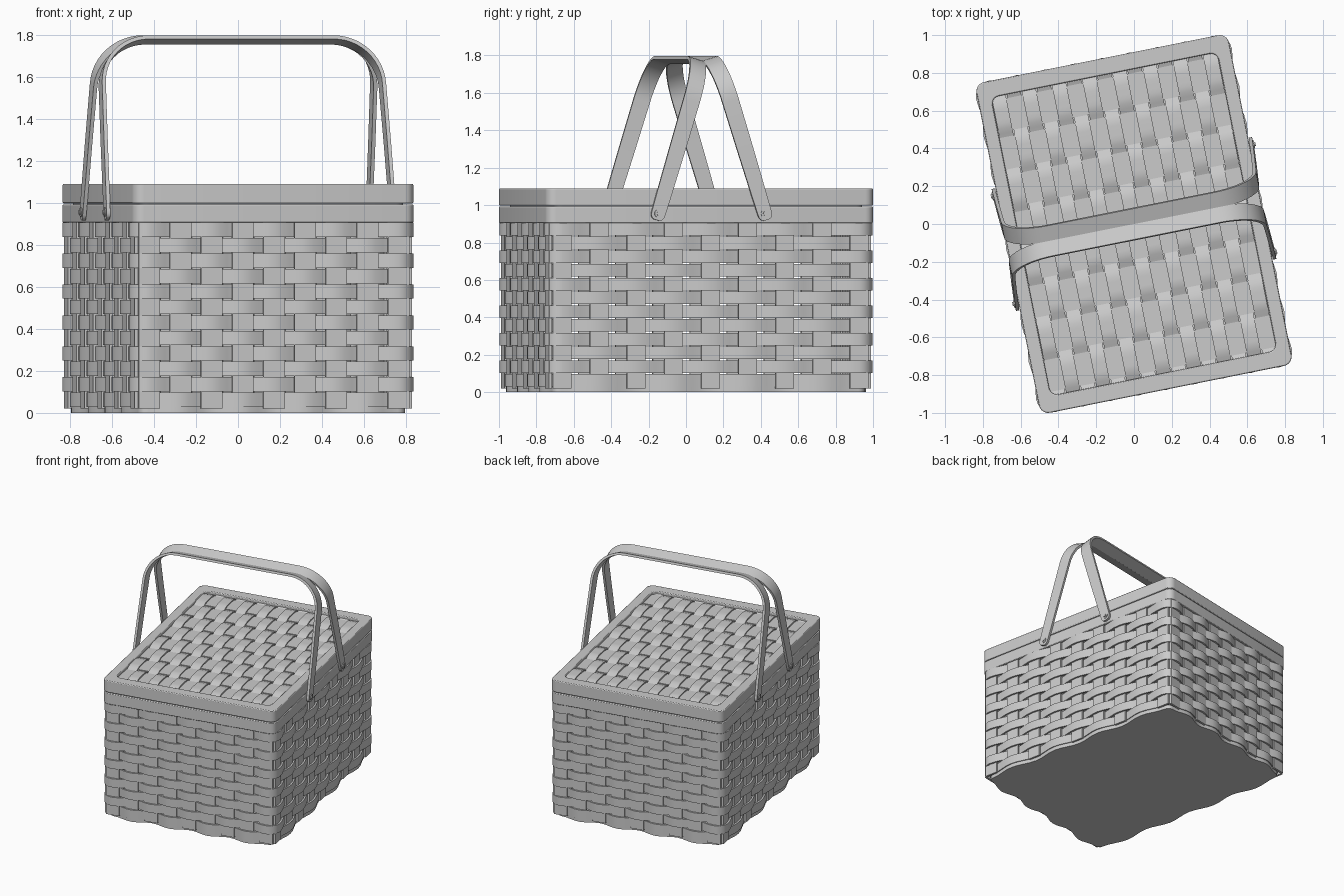
import bpy, math
from math import sin, cos, pi, radians
from mathutils import Vector

if "Cube" in bpy.data.objects:
    bpy.data.objects.remove(bpy.data.objects["Cube"])

TURN = radians(11.3)            # whole basket is turned about z
BODY = (0.665, 0.87, 0.06)      # half width, half depth, corner radius
RIM = (0.682, 0.8925, 0.05)


def make(name, verts, faces, bevel=0):
    me = bpy.data.meshes.new(name)
    me.from_pydata([tuple(v) for v in verts], [], faces)
    ob = bpy.data.objects.new(name, me)
    bpy.context.collection.objects.link(ob)
    ob.rotation_euler.z = TURN
    bpy.ops.object.select_all(action='DESELECT')
    ob.select_set(True)
    bpy.context.view_layer.objects.active = ob
    bpy.ops.object.mode_set(mode='EDIT')
    bpy.ops.mesh.select_all(action='SELECT')
    bpy.ops.mesh.normals_make_consistent(inside=False)
    bpy.ops.object.mode_set(mode='OBJECT')
    bpy.ops.object.shade_smooth_by_angle(angle=radians(35))
    if bevel:
        m = ob.modifiers.new("bevel", 'BEVEL')
        m.width, m.segments, m.limit_method = bevel, 2, 'ANGLE'
    return ob


def loft(sections, closed):
    """Join equal cross-sections into a tube; cap the ends if open."""
    n, k = len(sections), len(sections[0])
    verts = [p for s in sections for p in s]
    faces = []
    for i in range(n if closed else n - 1):
        j = (i + 1) % n
        for a in range(k):
            b = (a + 1) % k
            faces.append((i * k + a, i * k + b, j * k + b, j * k + a))
    if not closed:
        faces += [tuple(range(k)), tuple(range((n - 1) * k, n * k))]
    return verts, faces


def merge(parts):
    verts, faces = [], []
    for v, f in parts:
        o = len(verts)
        verts += v
        faces += [tuple(i + o for i in q) for q in f]
    return verts, faces


def box(x0, x1, y0, y1, z0, z1):
    return loft([[(x0, y0, z), (x1, y0, z), (x1, y1, z), (x0, y1, z)] for z in (z0, z1)], False)


def outline(a, b, r, amp=0, steps=32):
    """Rounded rectangle as (point, normal) pairs, pushed out by a cosine wave."""
    out = []
    for side in range(4):
        ang = side * pi / 2 - pi / 2
        half, dist = (a - r, b) if side % 2 == 0 else (b - r, a)
        nrm, tan = Vector((cos(ang), sin(ang))), Vector((-sin(ang), cos(ang)))
        for i in range(steps + 1):
            t = -1 + 2 * i / steps
            out.append((nrm * (dist + amp * cos(4 * pi * t)) + tan * half * t, nrm))
        centre = nrm * (dist - r) + tan * half
        for i in range(1, 5):
            d = Vector((cos(ang + i * pi / 10), sin(ang + i * pi / 10)))
            out.append((centre + d * (r + amp), d))
    return out


def band(size, z0, z1, t_out, t_in, amp=0, steps=32):
    secs = []
    for p, n in outline(*size, amp, steps):
        o, i = p + n * t_out, p - n * t_in
        secs.append([(*o, z0), (*o, z1), (*i, z1), (*i, z0)])
    return loft(secs, True)


def plate(size, z0, z1, amp=0, steps=32):
    pts = [p for p, n in outline(*size, amp, steps)]
    return loft([[(*p, z) for p in pts] for z in (z0, z1)], False)


# Base plate with the wavy outline of the lowest weaver
make("base_plate", *plate(BODY, 0, 0.03, -0.018))

# Horizontal weavers, alternating over and under
ROW = 0.0735
rows = []
for k in range(12):
    z = 0.027 + k * ROW
    rows.append(band(BODY, z + 0.002, z + ROW - 0.004, 0.007, 0.007, -0.018 if k % 2 == 0 else 0.018))
make("body_weavers", *merge(rows))

# Upright stakes, nine per side
stakes = []
a, b, r = BODY
for i in range(-4, 5):
    x, y = i / 4 * (a - r), i / 4 * (b - r)
    for s in (-1, 1):
        stakes.append(box(x - 0.052, x + 0.052, s * b - 0.008, s * b + 0.008, 0.02, 0.93))
        stakes.append(box(s * a - 0.008, s * a + 0.008, y - 0.05, y + 0.05, 0.02, 0.93))
make("body_stakes", *merge(stakes))

# Rim around the mouth, lid frame and lid backing
make("body_rim", *band(RIM, 0.905, 0.992, 0, 0.04, steps=1), bevel=0.004)
frame = []
for (p, n), (q, m) in zip(outline(*RIM, steps=1), outline(0.61, 0.805, 0.04, steps=1)):
    frame.append([(*p, 0.997), (*p, 1.09), (*q, 1.09), (*q, 0.997)])
make("lid_frame", *loft(frame, True), bevel=0.006)
make("lid_backing", *plate((0.64, 0.84, 0.04), 0.985, 1.045, steps=1))

# Lid weave: wide cross slats with narrow strips waving over and under
slats = [box(-0.62, 0.62, y - 0.085, y + 0.085, 1.06, 1.07)
         for y in [0.2 * (j - 3.5) for j in range(8)]]
make("lid_slats", *merge(slats))
strips = []
for i in range(15):
    x = (i - 7) * 0.0815
    sign = 1 if i % 2 else -1
    secs = []
    for j in range(65):
        y = -0.81 + 1.62 * j / 64
        z = 1.065 + sign * 0.015 * max(-1, min(1, 1.5 * sin(pi * y / 0.2)))
        secs.append([(x - 0.038, y, z - 0.005), (x + 0.038, y, z - 0.005),
                     (x + 0.038, y, z + 0.005), (x - 0.038, y, z + 0.005)])
    strips.append(loft(secs, False))
make("lid_strips", *merge(strips))


# Two leaning arched handles with riveted feet
def disc(x0, x1, y, z, rad, n=20):
    return loft([[(x, y + rad * cos(2 * pi * i / n), z + rad * sin(2 * pi * i / n))
                  for i in range(n)] for x in (x0, x1)], False)


FOOT_Y, FOOT_Z, HEIGHT, R = 0.29, 0.955, 0.82, 0.23
for name, s in (("back_handle", 1), ("front_handle", -1)):
    lean = math.atan2(0.25, HEIGHT)
    up = Vector((0, -s * sin(lean), cos(lean)))
    wide = Vector((0, cos(lean), s * sin(lean)))
    length = HEIGHT / cos(lean)
    foot = Vector((0, s * FOOT_Y, FOOT_Z))
    # half path as (x, height, half width, tangent angle from upright)
    half = [(0.694, -0.036, 0.016, 0), (0.694, -0.029, 0.028, 0), (0.694, -0.016, 0.036, 0),
            (0.694, 0, 0.038, 0), (0.692, 0.1, 0.04, 0), (0.687, 0.35, 0.043, 0)]
    for i in range(13):
        t = i / 12 * pi / 2
        half.append((0.68 - R + R * cos(t), length - R + R * sin(t), 0.045, t))
    path = half + [(-x, v, w, pi - t) for x, v, w, t in reversed(half)]
    secs = []
    for x, v, w, t in path:
        n = Vector((cos(t), 0, 0)) + up * sin(t)
        c = foot + Vector((x, 0, 0)) + up * v
        secs.append([c + wide * w * e + n * 0.009 * f
                     for e, f in ((-1, -1), (1, -1), (1, 1), (-1, 1))])
    make(name, *loft(secs, False))
    rivets = []
    for m in (-1, 1):
        rivets.append(disc(m * 0.66, m * 0.708, s * FOOT_Y, FOOT_Z, 0.022))
        rivets.append(disc(m * 0.66, m * 0.714, s * FOOT_Y, FOOT_Z, 0.011))
    make(name + "_rivets", *merge(rivets))
